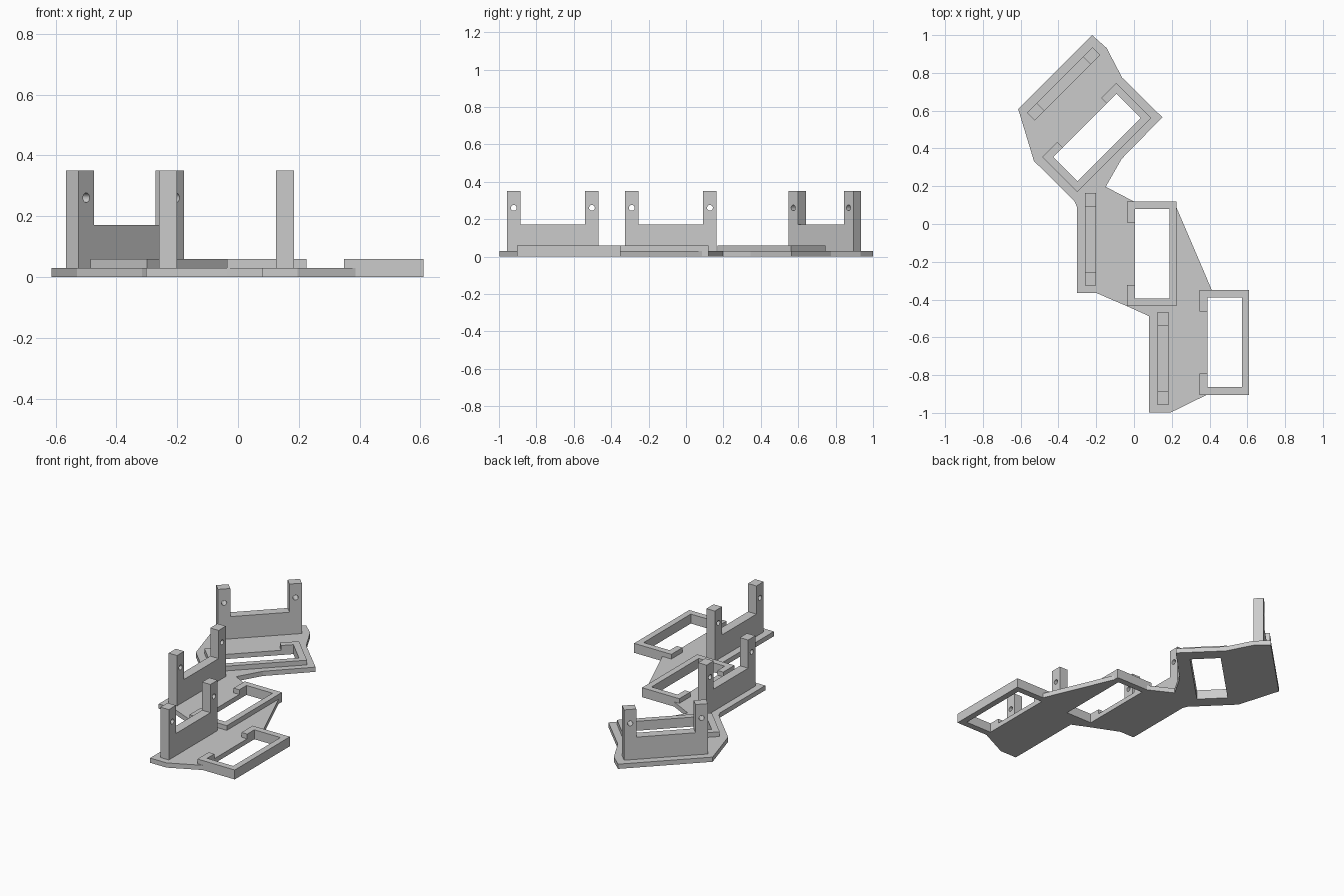
import bpy
import bmesh
from math import cos, sin, tau, radians
from mathutils import Matrix

cube = bpy.data.objects.get("Cube")
if cube:
    bpy.data.objects.remove(cube, do_unlink=True)

PLATE, FRAME_TOP, WALL_TOP = 0.03, 0.06, 0.35

grey = bpy.data.materials.new("plain_grey")
grey.use_nodes = True
color = (0.6, 0.6, 0.6, 1)
grey.diffuse_color = color
grey.node_tree.nodes["Principled BSDF"].inputs["Base Color"].default_value = color


def extrude_profile(name, loops, depth, matrix):
    """Fill nested 2D loops (outline, then holes) and extrude from 0 to depth."""
    curve = bpy.data.curves.new(name + "_profile", "CURVE")
    curve.dimensions = "2D"
    curve.fill_mode = "BOTH"
    curve.extrude = depth / 2
    for loop in loops:
        spline = curve.splines.new("POLY")
        spline.points.add(len(loop) - 1)
        for point, (x, y) in zip(spline.points, loop):
            point.co = (x, y, 0, 1)
        spline.use_cyclic_u = True
        spline.use_smooth = False
    temp = bpy.data.objects.new(name + "_temp", curve)
    bpy.context.collection.objects.link(temp)
    graph = bpy.context.evaluated_depsgraph_get()
    mesh = bpy.data.meshes.new_from_object(temp.evaluated_get(graph))
    bpy.data.objects.remove(temp, do_unlink=True)
    bpy.data.curves.remove(curve)

    # Weld the caps to the sides and place the part
    bm = bmesh.new()
    bm.from_mesh(mesh)
    bmesh.ops.remove_doubles(bm, verts=bm.verts, dist=1e-5)
    bmesh.ops.translate(bm, verts=bm.verts, vec=(0, 0, depth / 2))
    bmesh.ops.transform(bm, verts=bm.verts, matrix=matrix)
    bmesh.ops.recalc_face_normals(bm, faces=bm.faces)
    for face in bm.faces:
        face.smooth = False
        face.material_index = 0
    bm.to_mesh(mesh)
    bm.free()
    mesh.name = name
    mesh.materials.clear()
    mesh.materials.append(grey)
    obj = bpy.data.objects.new(name, mesh)
    bpy.context.collection.objects.link(obj)
    return obj


def circle(cx, cy, r, n=24):
    return [(cx + r * cos(tau * i / n), cy + r * sin(tau * i / n)) for i in range(n)]


def mirrored(half):
    """Complete an outline whose first half lies on the +y side."""
    return half + [(x, -y) for x, y in reversed(half)]


# C-shaped raised frame, open toward the wall
frame_outline = mirrored([(-0.131, 0.165), (-0.091, 0.165), (-0.091, 0.237), (0.092, 0.237),
                          ][::-1] + [])
frame_outline = mirrored([(-0.131, 0.165), (-0.131, 0.277), (0.131, 0.277)]) \
    + mirrored([(-0.091, 0.165), (-0.091, 0.237), (0.092, 0.237)])[::-1]
opening = [(-0.091, -0.237), (0.092, -0.237), (0.092, 0.237), (-0.091, 0.237)]

# Upright wall with two drilled posts, drawn as (along, up)
half_wall, post = 0.245, 0.072
right_side = [(half_wall, 0), (half_wall, WALL_TOP - PLATE),
              (half_wall - post, WALL_TOP - PLATE), (half_wall - post, 0.171 - PLATE)]
wall_outline = right_side + [(-x, y) for x, y in reversed(right_side)]
wall_holes = [circle(s * (half_wall - post / 2), 0.261 - PLATE, 0.0155) for s in (-1, 1)]
upright = Matrix(((0, 0, 1, 0), (1, 0, 0, 0), (0, 1, 0, 0), (0, 0, 0, 1)))

# Stations: name, wall centre, turn, frame shift along the wall
stations = [("front", (0.154, -0.712), 0, 0.085),
            ("middle", (-0.23, -0.081), 0, -0.077),
            ("back", (-0.372, 0.742), -45, -0.077)]

plate_holes = []
for name, (cx, cy), turn, shift in stations:
    place = Matrix.Translation((cx, cy, PLATE)) @ Matrix.Rotation(radians(turn), 4, "Z")
    extrude_profile(name + "_wall", [wall_outline] + wall_holes, 0.059,
                    place @ Matrix.Translation((-0.0295, 0, 0)) @ upright)
    frame_place = place @ Matrix.Translation((0.325, shift, 0))
    extrude_profile(name + "_frame", [frame_outline], FRAME_TOP - PLATE, frame_place)
    plate_holes.append([(frame_place @ Matrix.Translation((x, y, 0))).translation.xy
                        for x, y in opening])

# Base plate joining all three stations
plate_outline = [
    (-0.222, 1.0), (-0.145, 0.932), (-0.063, 0.775), (0.15, 0.565), (-0.066, 0.344),
    (-0.15, 0.197), (0.0, 0.119), (0.226, 0.119), (0.226, 0.085), (0.412, -0.35),
    (0.61, -0.35), (0.61, -0.904), (0.386, -0.904), (0.196, -0.997), (0.08, -0.997),
    (0.08, -0.488), (-0.037, -0.435), (-0.2, -0.365), (-0.302, -0.365), (-0.302, 0.09),
    (-0.315, 0.12), (-0.53, 0.334), (-0.613, 0.608)]
extrude_profile("base_plate", [plate_outline] + plate_holes, PLATE, Matrix.Identity(4))
